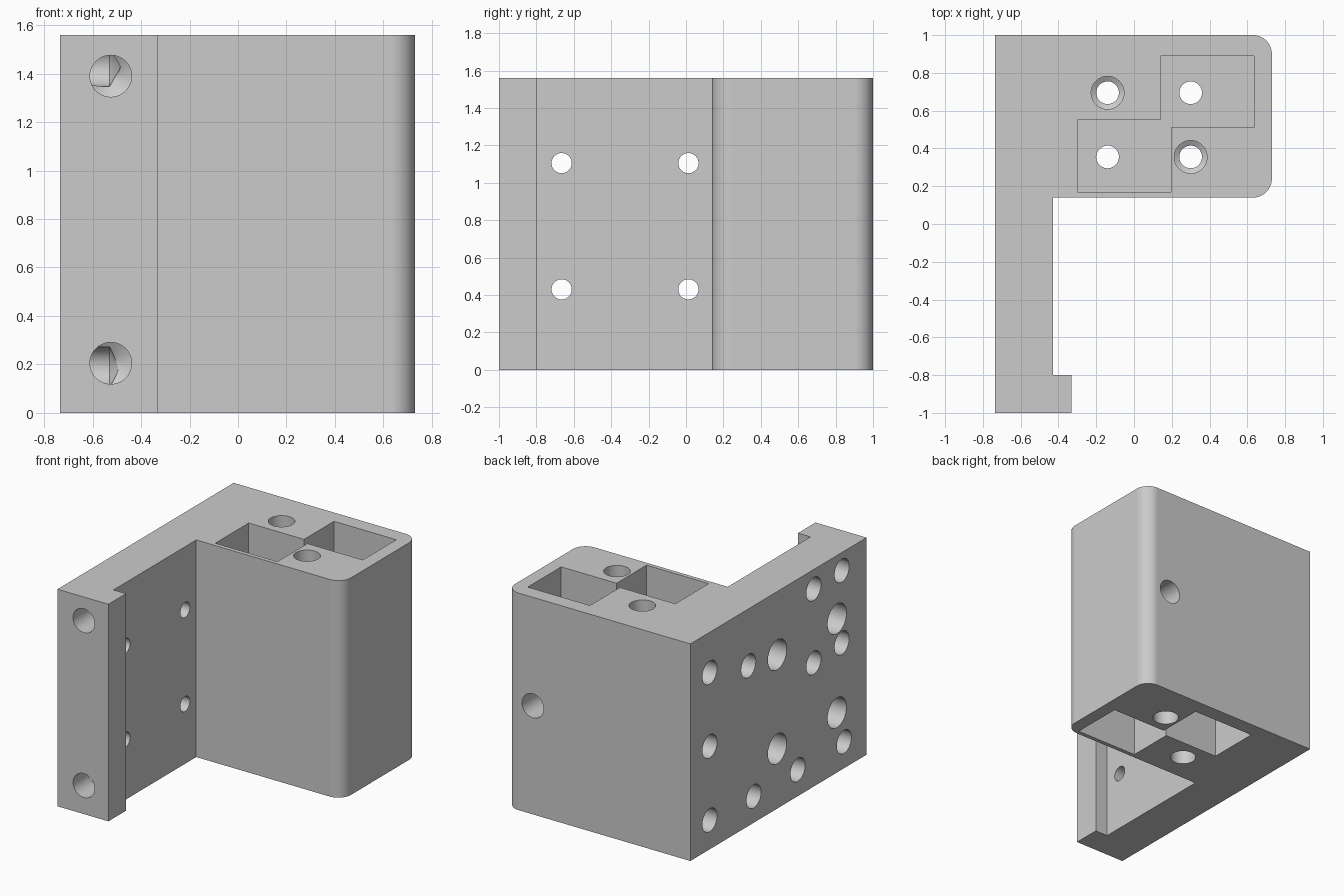
import bpy
import bmesh
from math import cos, sin, pi, tan, radians
from mathutils import Vector

cube = bpy.data.objects.get("Cube")
if cube:
    bpy.data.objects.remove(cube, do_unlink=True)

LEFT, RIGHT, HEIGHT = -0.735, 0.73, 1.56
CORNER = 0.1
OUT = 0.05  # how far cutters stick out of the surface

grey = bpy.data.materials.new("plain grey")
grey.use_nodes = True
colour = (0.6, 0.6, 0.6, 1)
grey.diffuse_color = colour
grey.node_tree.nodes["Principled BSDF"].inputs["Base Color"].default_value = colour


def make_object(name, bm):
    bmesh.ops.recalc_face_normals(bm, faces=bm.faces)
    mesh = bpy.data.meshes.new(name)
    bm.to_mesh(mesh)
    bm.free()
    mesh.materials.append(grey)
    obj = bpy.data.objects.new(name, mesh)
    bpy.context.collection.objects.link(obj)
    return obj


def prism(name, outline, z0, z1):
    bm = bmesh.new()
    face = bm.faces.new([bm.verts.new((x, y, z0)) for x, y in outline])
    new = bmesh.ops.extrude_face_region(bm, geom=[face])["geom"]
    bmesh.ops.translate(bm, vec=(0, 0, z1 - z0),
                        verts=[v for v in new if isinstance(v, bmesh.types.BMVert)])
    return make_object(name, bm)


def arc(cx, cy, start, steps=10):
    angles = [start + pi / 2 * i / steps for i in range(steps + 1)]
    return [(cx + CORNER * cos(a), cy + CORNER * sin(a)) for a in angles]


def drill(name, mouth, direction, radius, depth, tip=True, sides=40):
    """Round cutter with a drill-point end."""
    bm = bmesh.new()
    rings = [[bm.verts.new((radius * cos(2 * pi * i / sides),
                            radius * sin(2 * pi * i / sides), z))
              for i in range(sides)] for z in (-OUT, depth)]
    bm.faces.new(rings[0])
    if tip:
        point = bm.verts.new((0, 0, depth + radius / tan(radians(59))))
    for i in range(sides):
        j = (i + 1) % sides
        bm.faces.new((rings[0][i], rings[0][j], rings[1][j], rings[1][i]))
        if tip:
            bm.faces.new((rings[1][i], rings[1][j], point))
    if not tip:
        bm.faces.new(rings[1])
    turn = Vector((0, 0, 1)).rotation_difference(Vector(direction))
    bm.transform(turn.to_matrix().to_4x4())
    bmesh.ops.translate(bm, verts=bm.verts, vec=mouth)
    return make_object(name, bm)


# Body: thick block, long side wall and small lip in one profile
outline = ([(LEFT, -1), (-0.33, -1), (-0.33, -0.8), (-0.43, -0.8), (-0.43, 0.14)]
           + arc(RIGHT - CORNER, 0.14 + CORNER, -pi / 2)
           + arc(RIGHT - CORNER, 1 - CORNER, 0)
           + [(LEFT, 1)])
body = prism("bracket_body", outline, 0, HEIGHT)
cutters = []

# Block: four vertical bores, each with a pocket at one end, a counterbore at the other
DOWN, UP = (0, 0, -1), (0, 0, 1)
for x in (-0.14, 0.30):
    for y in (0.355, 0.695):
        pocket_on_top = (x > 0) == (y > 0.5)
        box = [(x - 0.16, y - 0.185), (x + 0.335, y - 0.185),
               (x + 0.335, y + 0.195), (x - 0.16, y + 0.195)]
        if pocket_on_top:
            cutters.append(prism("pocket_cutter", box, HEIGHT - 0.45, HEIGHT + OUT))
            cutters.append(drill("counterbore_cutter", (x, y, 0), UP, 0.087, 0.35))
        else:
            cutters.append(prism("pocket_cutter", box, -OUT, 0.45))
            cutters.append(drill("counterbore_cutter", (x, y, HEIGHT), DOWN, 0.087, 0.35))
        cutters.append(drill("bore_cutter", (x, y, 0), UP, 0.06, HEIGHT + OUT, False))

# Side wall: four through holes with counterbores
INWARD = (1, 0, 0)
for y in (-0.665, 0.013):
    for z in (0.43, 1.105):
        cutters.append(drill("wall_counterbore_cutter", (LEFT, y, z), INWARD, 0.107, 0.18, False))
        cutters.append(drill("wall_bore_cutter", (LEFT, y, z), INWARD, 0.054, 0.4, False))

# Side wall: blind drilled holes
blind = [(0.78, 1.27), (0.78, 0.74), (0.78, 0.21), (0.34, 1.15), (0.28, 0.19),
         (-0.22, 0.19), (-0.40, 1.42), (-0.40, 0.89), (-0.72, 1.43),
         (-0.72, 0.91), (-0.745, 0.19)]
for y, z in blind:
    cutters.append(drill("wall_blind_cutter", (LEFT, y, z), INWARD, 0.083, 0.205))

# Front edge and back face: blind drilled holes
for z in (0.205, 1.39):
    cutters.append(drill("front_hole_cutter", (-0.525, -1, z), (0, 1, 0), 0.086, 0.25))
cutters.append(drill("back_hole_cutter", (0.517, 1, 0.78), (0, -1, 0), 0.086, 0.205))

# Cut everything, then bake the result
for cutter in cutters:
    cutter.hide_render = True
    cut = body.modifiers.new("cut", "BOOLEAN")
    cut.operation = "DIFFERENCE"
    cut.solver = "EXACT"
    cut.object = cutter
depsgraph = bpy.context.evaluated_depsgraph_get()
body.data = bpy.data.meshes.new_from_object(body.evaluated_get(depsgraph))
body.modifiers.clear()
for cutter in cutters:
    bpy.data.objects.remove(cutter, do_unlink=True)

# Smooth rounds, crisp edges
bpy.ops.object.select_all(action="DESELECT")
body.select_set(True)
bpy.context.view_layer.objects.active = body
bpy.ops.object.shade_smooth_by_angle(angle=radians(30))
weighted = body.modifiers.new("flat_faces", "WEIGHTED_NORMAL")
weighted.keep_sharp = True
